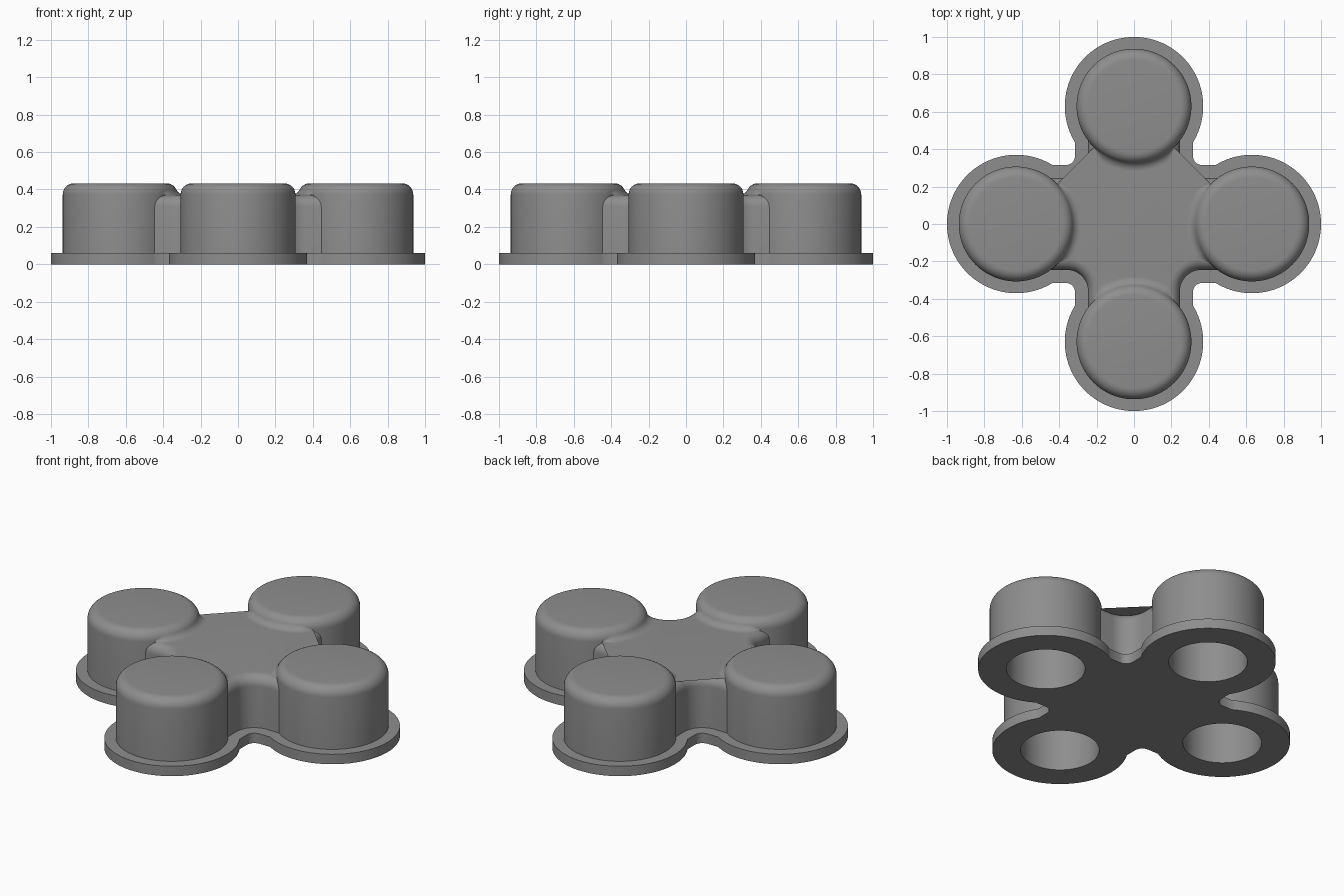
import bpy, bmesh
from math import pi, sin, cos, sqrt, atan2

if "Cube" in bpy.data.objects:
    bpy.data.objects.remove(bpy.data.objects["Cube"])

CENTRE = 0.63        # distance of each cup from the middle
CUP_R, HOLE_R, ROUND = 0.307, 0.215, 0.06
PLATE_Z, HUB_Z, CUP_Z = 0.06, 0.37, 0.433
SEG = 96

grey = bpy.data.materials.new("grey")
grey.diffuse_color = (0.27, 0.27, 0.27, 1)
grey.use_nodes = True
grey.node_tree.nodes["Principled BSDF"].inputs["Base Color"].default_value = grey.diffuse_color


def finish(bm, name, recalc=True):
    if recalc:
        bmesh.ops.recalc_face_normals(bm, faces=bm.faces[:])
    me = bpy.data.meshes.new(name)
    bm.to_mesh(me)
    bm.free()
    ob = bpy.data.objects.new(name, me)
    bpy.context.collection.objects.link(ob)
    me.materials.append(grey)
    bpy.ops.object.select_all(action='DESELECT')
    ob.select_set(True)
    bpy.context.view_layer.objects.active = ob
    bpy.ops.object.shade_smooth_by_angle(angle=pi / 6)
    return ob


def cross_outline(hw, fillet, end_r, bulge, n):
    """Cross with filleted inner corners and round (bulging or hollow) arm ends."""
    xe = CENTRE - sqrt(end_r ** 2 - hw ** 2)
    s = atan2(-hw, xe - CENTRE)
    e = -s if bulge else -2 * pi - s
    arm = [(hw + fillet, -hw)]
    for i in range(n + 1):
        a = s + (e - s) * i / n
        arm.append((CENTRE + end_r * cos(a), end_r * sin(a)))
    c = hw + fillet
    for i in range(12):
        a = -pi / 2 - pi / 2 * i / 12
        arm.append((c + fillet * cos(a), c + fillet * sin(a)))
    pts = []
    for _ in range(4):
        pts += arm
        arm = [(-y, x) for x, y in arm]
    return pts


def bridge(bm, a, b):
    n = len(a)
    for i in range(n):
        bm.faces.new((a[i], a[(i + 1) % n], b[(i + 1) % n], b[i]))


# Base plate with four round openings
bm = bmesh.new()
loops = [cross_outline(0.315, 0.05, 0.37, True, 72)]
for k in range(4):
    cx, cy = CENTRE * cos(k * pi / 2), CENTRE * sin(k * pi / 2)
    loops.append([(cx + HOLE_R * cos(2 * pi * i / SEG), cy + HOLE_R * sin(2 * pi * i / SEG))
                  for i in range(SEG)])
levels = []
for z in (0, PLATE_Z):
    rings, edges = [], []
    for loop in loops:
        ring = [bm.verts.new((x, y, z)) for x, y in loop]
        edges += [bm.edges.new((ring[i - 1], ring[i])) for i in range(len(ring))]
        rings.append(ring)
    bmesh.ops.triangle_fill(bm, edges=edges, use_beauty=True)
    levels.append(rings)
for low, high in zip(*levels):
    bridge(bm, low, high)
finish(bm, "base_plate")

# Central hub with rounded upper edges, its arms ending inside the cup walls
bm = bmesh.new()
steps = [(0, 0.05)]
for i in range(9):
    a = pi / 2 * i / 8
    steps.append((ROUND * (1 - cos(a)), HUB_Z - ROUND + ROUND * sin(a)))
prev = None
for inset, z in steps:
    pts = cross_outline(0.245 - inset, 0.115 + inset, 0.265, False, 24)
    ring = [bm.verts.new((x, y, z)) for x, y in pts]
    if prev:
        bridge(bm, prev, ring)
    else:
        bm.faces.new(ring)
    prev = ring
top = bm.faces.new(prev)
bmesh.ops.triangulate(bm, faces=[top])
finish(bm, "hub")

# Hollow cups and the soft fillets joining them to the hub
profile = [(0, HUB_Z), (HOLE_R, HUB_Z), (HOLE_R, PLATE_Z), (CUP_R, PLATE_Z)]
for i in range(9):
    a = pi / 2 * i / 8
    profile.append((CUP_R - ROUND + ROUND * cos(a), CUP_Z - ROUND + ROUND * sin(a)))
profile.append((0, CUP_Z))

for k, side in enumerate(("right", "back", "left", "front")):
    turn = k * pi / 2
    bm = bmesh.new()
    vs = [bm.verts.new((r, 0, z)) for r, z in profile]
    es = [bm.edges.new(p) for p in zip(vs, vs[1:])]
    bmesh.ops.spin(bm, geom=vs + es, cent=(0, 0, 0), axis=(0, 0, 1),
                   angle=2 * pi, steps=SEG, use_merge=False)
    bmesh.ops.remove_doubles(bm, verts=bm.verts[:], dist=1e-4)
    cup = finish(bm, side + "_cup")
    cup.location = (CENTRE * cos(turn), CENTRE * sin(turn), 0)

    # Concave fillet facing the hub, tapering away at both ends
    bm = bmesh.new()
    rows = []
    for j in range(-22, 23):
        ang = j / 22 * 0.76
        rho = 0.05 * min(1, max(0.06, (0.76 - abs(ang)) / 0.2))
        up = rho + HUB_Z - (CUP_Z - ROUND)
        out = sqrt((ROUND + rho) ** 2 - up ** 2)
        start = atan2(-up, -out)
        row = []
        for i in range(9):
            a = start + (-pi / 2 - start) * i / 8
            r = CUP_R - ROUND + out + rho * cos(a)
            row.append(bm.verts.new((-r * cos(ang), r * sin(ang),
                                     HUB_Z + 0.0005 + rho + rho * sin(a))))
        rows.append(row)
    for p, q in zip(rows, rows[1:]):
        for i in range(8):
            f = bm.faces.new((p[i], p[i + 1], q[i + 1], q[i]))
            f.normal_update()
            if f.normal.z < 0:
                f.normal_flip()
    fillet = finish(bm, side + "_fillet", recalc=False)
    fillet.location = cup.location
    fillet.rotation_euler.z = turn
